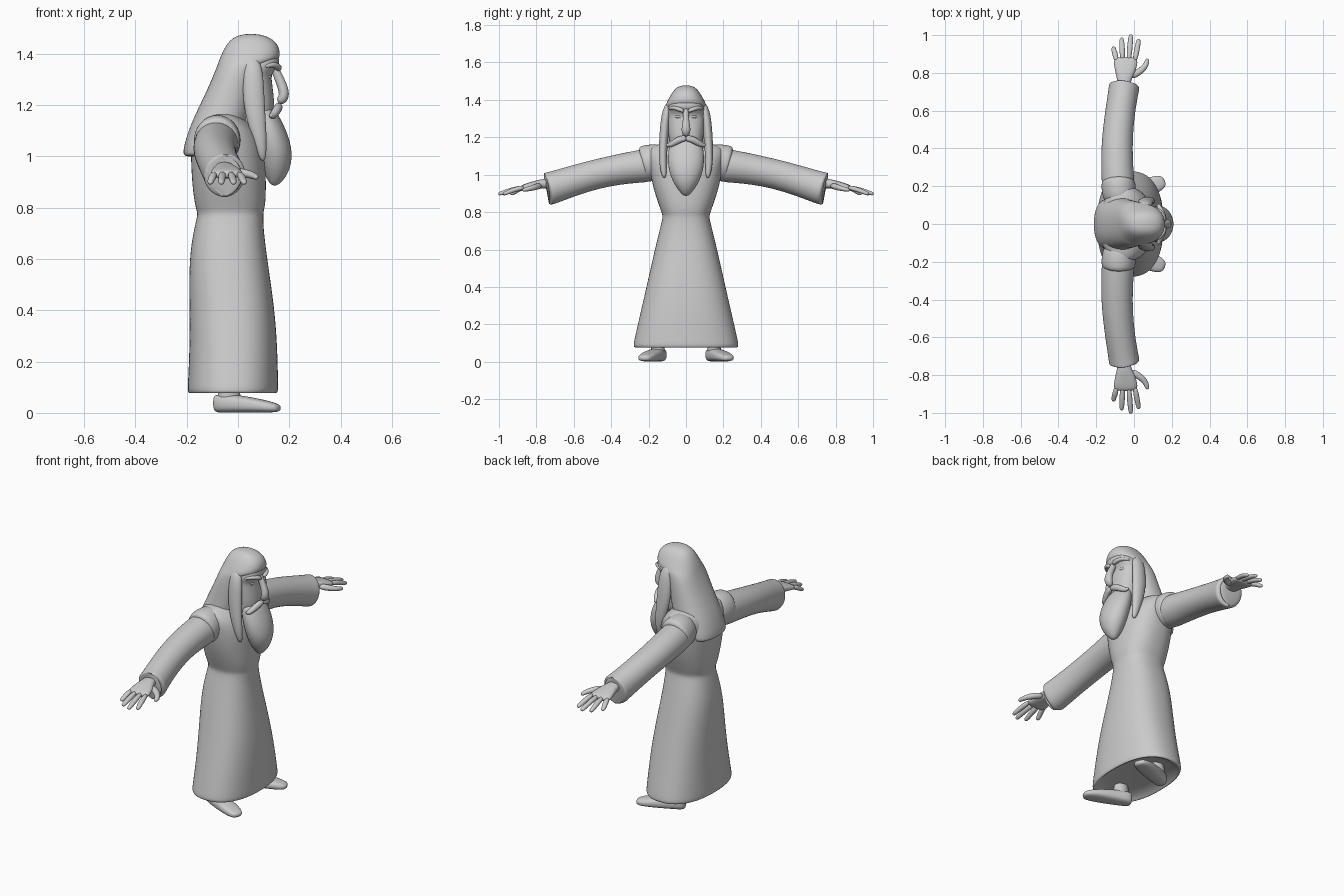
import bpy, bmesh, math
from mathutils import Vector


def loft(name, rings, n=20, p=2.0, mirror=False, sub=2):
    """Skin a list of (centre, u, v) superellipse rings, capped at both ends."""
    bm = bmesh.new()
    rows = []
    for c, u, v in rings:
        row = []
        for i in range(n):
            a = 2 * math.pi * (i + 0.5) / n
            co, si = math.cos(a), math.sin(a)
            co = math.copysign(abs(co) ** (2 / p), co)
            si = math.copysign(abs(si) ** (2 / p), si)
            row.append(bm.verts.new(c + u * co + v * si))
        rows.append(row)
    for r, s in zip(rows, rows[1:]):
        for i in range(n):
            j = (i + 1) % n
            bm.faces.new((r[i], r[j], s[j], s[i]))
    bm.faces.new(rows[0][::-1])
    bm.faces.new(rows[-1])
    bmesh.ops.recalc_face_normals(bm, faces=bm.faces)
    me = bpy.data.meshes.new(name)
    bm.to_mesh(me)
    bm.free()
    me.shade_smooth()
    ob = bpy.data.objects.new(name, me)
    bpy.context.collection.objects.link(ob)
    if mirror:
        m = ob.modifiers.new("Mirror", 'MIRROR')
        m.use_axis = (False, True, False)
        m.use_mirror_merge = False
    s = ob.modifiers.new("Subsurf", 'SUBSURF')
    s.levels = s.render_levels = sub
    return ob


def stack(name, rows, **kw):
    """Upright loft from (z, back x, front x, half width)."""
    return loft(name, [(Vector(((b + f) / 2, 0, z)), Vector(((f - b) / 2, 0, 0)),
                        Vector((0, w, 0))) for z, b, f, w in rows], **kw)


def tube(name, rows, up=(0, 0, 1), **kw):
    """Loft along a path of (x, y, z, half width, half height)."""
    pts = [Vector(r[:3]) for r in rows]
    rings = []
    for i, r in enumerate(rows):
        t = (pts[min(i + 1, len(pts) - 1)] - pts[max(i - 1, 0)]).normalized()
        side = t.cross(Vector(up)).normalized()
        rings.append((pts[i], side * r[3], side.cross(t) * r[4]))
    return loft(name, rings, **kw)


# Robe with a recessed hem and a narrow waist
stack("robe", [
    (0.11, -0.12, 0.09, 0.20), (0.085, -0.18, 0.14, 0.262), (0.073, -0.19, 0.15, 0.275),
    (0.085, -0.198, 0.158, 0.284), (0.11, -0.197, 0.158, 0.28), (0.25, -0.19, 0.155, 0.248),
    (0.40, -0.19, 0.145, 0.213), (0.60, -0.193, 0.115, 0.168), (0.72, -0.172, 0.10, 0.138),
    (0.765, -0.16, 0.10, 0.127), (0.785, -0.16, 0.10, 0.126), (0.82, -0.172, 0.11, 0.14),
    (0.93, -0.183, 0.11, 0.178), (1.03, -0.185, 0.105, 0.195), (1.10, -0.18, 0.08, 0.205),
    (1.145, -0.15, 0.03, 0.20), (1.165, -0.11, -0.01, 0.15), (1.17, -0.08, -0.03, 0.08)],
    n=24, p=2.4)

# Shoulder seams and sleeves, cuffs hollowed
tube("shoulder", [(-0.07, 0.10, 1.07, 0.08, 0.09), (-0.08, 0.17, 1.065, 0.092, 0.10),
                  (-0.083, 0.22, 1.06, 0.092, 0.10), (-0.083, 0.235, 1.055, 0.08, 0.09)],
     mirror=True)
tube("sleeve", [
    (-0.08, 0.15, 1.055, 0.088, 0.093), (-0.087, 0.25, 1.045, 0.087, 0.088),
    (-0.092, 0.40, 1.022, 0.084, 0.08), (-0.08, 0.55, 0.985, 0.08, 0.08),
    (-0.06, 0.68, 0.942, 0.08, 0.085), (-0.052, 0.725, 0.928, 0.082, 0.088),
    (-0.05, 0.742, 0.924, 0.082, 0.088), (-0.05, 0.745, 0.923, 0.074, 0.08),
    (-0.05, 0.73, 0.925, 0.068, 0.074), (-0.05, 0.69, 0.935, 0.05, 0.055)][:9],
    mirror=True)

# Hands
tube("palm", [(-0.055, 0.70, 0.955, 0.035, 0.028), (-0.053, 0.76, 0.953, 0.036, 0.026),
              (-0.048, 0.80, 0.946, 0.053, 0.024), (-0.044, 0.85, 0.935, 0.066, 0.02),
              (-0.044, 0.885, 0.926, 0.064, 0.015)], n=12, p=2.5, mirror=True)
for label, x0, x1, tip in (("little", -0.092, -0.108, 0.94), ("ring", -0.06, -0.065, 0.987),
                           ("middle", -0.028, -0.017, 1.004), ("index", 0.004, 0.024, 0.98)):
    tube(label + "_finger", [
        (x0, 0.86, 0.934, 0.014, 0.014),
        ((x0 + x1) / 2, (0.86 + tip) / 2, 0.92, 0.0165, 0.0145),
        (x1, tip - 0.015, 0.90, 0.014, 0.012), (x1, tip, 0.896, 0.009, 0.008)],
        n=8, mirror=True)
tube("thumb", [(-0.02, 0.78, 0.942, 0.022, 0.018), (0.03, 0.806, 0.934, 0.02, 0.018),
               (0.058, 0.832, 0.926, 0.017, 0.015), (0.07, 0.862, 0.92, 0.014, 0.012),
               (0.071, 0.876, 0.918, 0.008, 0.008)], n=8, mirror=True)

# Shoes turned outward, with ankles rising into the robe
tube("shoe", [(-0.092, 0.128, 0.036, 0.022, 0.032), (-0.075, 0.136, 0.037, 0.042, 0.037),
              (-0.01, 0.163, 0.036, 0.046, 0.036), (0.06, 0.19, 0.03, 0.05, 0.03),
              (0.125, 0.214, 0.023, 0.046, 0.022), (0.165, 0.23, 0.017, 0.028, 0.014)],
     n=14, p=2.7, mirror=True)
tube("ankle", [(-0.035, 0.15, 0.03, 0.04, 0.05), (-0.035, 0.15, 0.08, 0.037, 0.045),
               (-0.035, 0.15, 0.14, 0.035, 0.04)], up=(1, 0, 0), n=12, mirror=True)

# Face and long hair flowing down the back
stack("face", [(1.43, 0.0, 0.145, 0.07), (1.38, -0.02, 0.162, 0.092), (1.355, -0.02, 0.163, 0.1),
               (1.325, -0.02, 0.13, 0.1), (1.29, -0.02, 0.133, 0.1), (1.24, -0.02, 0.14, 0.097),
               (1.17, -0.02, 0.145, 0.09), (1.08, -0.02, 0.12, 0.07)], p=2.3)
stack("hair", [(1.478, 0.03, 0.07, 0.02), (1.468, -0.015, 0.12, 0.05),
               (1.44, -0.045, 0.157, 0.075), (1.395, -0.067, 0.168, 0.1),
               (1.37, -0.077, 0.155, 0.111), (1.345, -0.085, 0.085, 0.119),
               (1.28, -0.112, 0.07, 0.127), (1.20, -0.15, 0.06, 0.132),
               (1.12, -0.188, 0.04, 0.142), (1.05, -0.21, 0.0, 0.145),
               (1.01, -0.216, -0.06, 0.135), (0.998, -0.205, -0.12, 0.11)], p=2.3)
tube("side_lock", [(0.05, 0.085, 1.385, 0.02, 0.03), (0.06, 0.108, 1.33, 0.025, 0.04),
                   (0.06, 0.117, 1.22, 0.026, 0.045), (0.075, 0.124, 1.12, 0.023, 0.036),
                   (0.09, 0.122, 1.04, 0.02, 0.024), (0.098, 0.115, 0.98, 0.01, 0.01)],
     up=(1, 0, 0), n=12, mirror=True)

# Beard, moustache, nose, brows, eyes
stack("beard", [(1.20, 0.06, 0.135, 0.075), (1.15, 0.05, 0.165, 0.092),
                (1.09, 0.06, 0.195, 0.1), (1.02, 0.075, 0.213, 0.093),
                (0.96, 0.09, 0.207, 0.07), (0.915, 0.11, 0.185, 0.04),
                (0.885, 0.13, 0.155, 0.012)])
tube("moustache", [(0.16, -0.005, 1.195, 0.014, 0.016), (0.158, 0.03, 1.192, 0.018, 0.02),
                   (0.145, 0.065, 1.17, 0.017, 0.018), (0.132, 0.092, 1.155, 0.013, 0.013),
                   (0.127, 0.108, 1.162, 0.006, 0.006)], n=10, mirror=True)
tube("nose", [(0.135, 0, 1.365, 0.016, 0.014), (0.153, 0, 1.32, 0.015, 0.018),
              (0.171, 0, 1.28, 0.019, 0.02), (0.182, 0, 1.242, 0.026, 0.022),
              (0.172, 0, 1.22, 0.022, 0.022), (0.155, 0, 1.212, 0.012, 0.012)],
     up=(1, 0, 0), n=12)
tube("brow", [(0.158, 0.01, 1.338, 0.012, 0.01), (0.158, 0.035, 1.35, 0.017, 0.013),
              (0.135, 0.068, 1.36, 0.015, 0.012), (0.105, 0.092, 1.35, 0.007, 0.007)],
     n=10, mirror=True)
tube("eye", [(0.12, 0.022, 1.308, 0.008, 0.006), (0.122, 0.042, 1.312, 0.015, 0.012),
             (0.106, 0.065, 1.31, 0.008, 0.006)], n=10, mirror=True)
